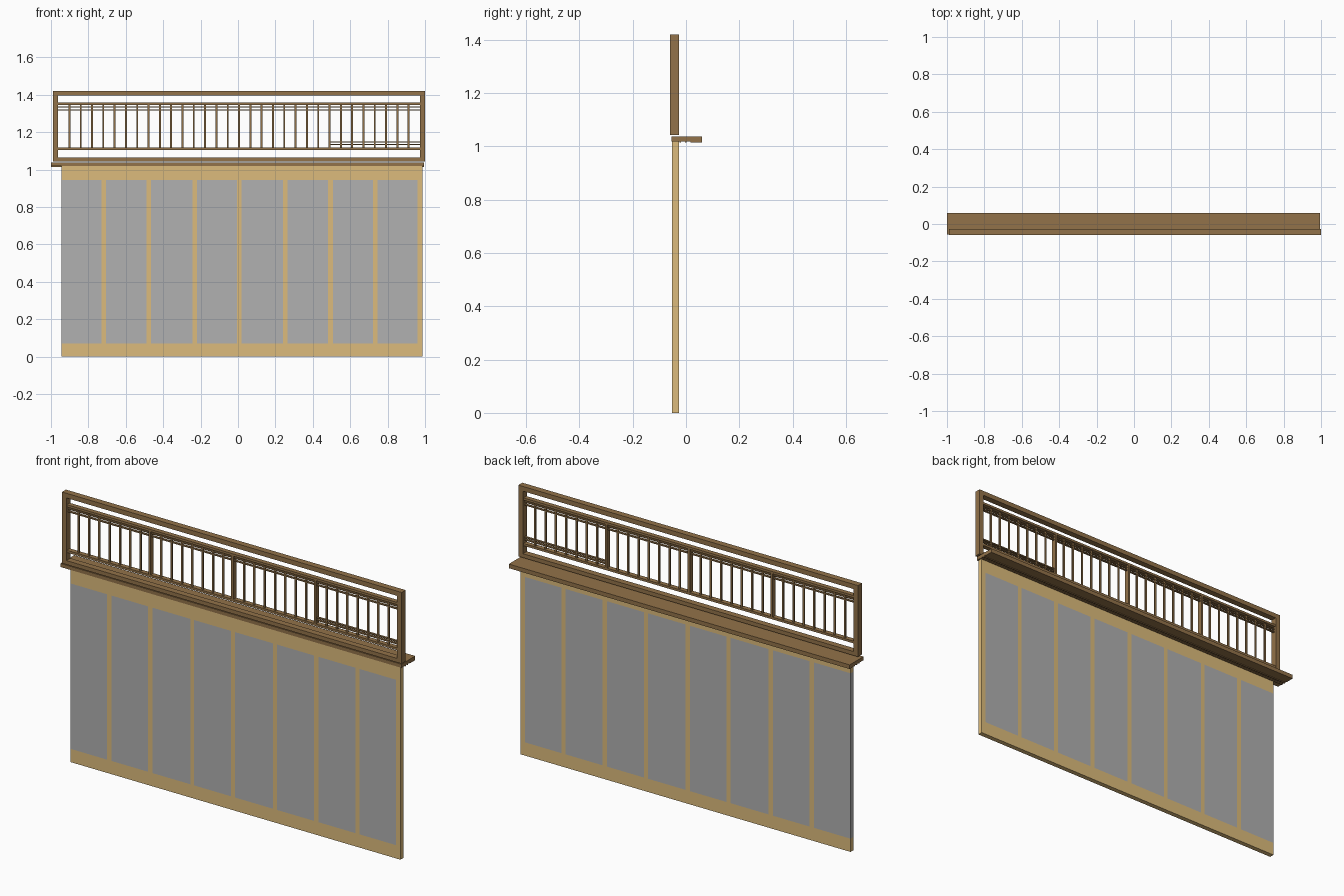
import bpy, bmesh

if "Cube" in bpy.data.objects:
    bpy.data.objects.remove(bpy.data.objects["Cube"])


def material(name, rgb):
    m = bpy.data.materials.new(name)
    m.diffuse_color = (*rgb, 1)
    m.use_nodes = True
    m.node_tree.nodes["Principled BSDF"].inputs["Base Color"].default_value = m.diffuse_color
    return m


brown = material("brown_wood", (0.29, 0.17, 0.067))
tan = material("light_wood", (0.72, 0.50, 0.20))
grey = material("grey_panel", (0.44, 0.44, 0.44))


def finish(bm, name, mats):
    bmesh.ops.recalc_face_normals(bm, faces=bm.faces[:])
    me = bpy.data.meshes.new(name)
    bm.to_mesh(me)
    bm.free()
    for m in mats:
        me.materials.append(m)
    ob = bpy.data.objects.new(name, me)
    bpy.context.collection.objects.link(ob)
    return ob


def box(name, x, y, z):
    bm = bmesh.new()
    bmesh.ops.create_cube(bm, size=1)
    for v in bm.verts:
        for i, (lo, hi) in enumerate((x, y, z)):
            v.co[i] = lo if v.co[i] < 0 else hi
    return finish(bm, name, [brown])


# Lower screen: one slab, its faces divided into light frame and flush grey panels
stiles = [(-0.73, -0.705), (-0.49, -0.465), (-0.243, -0.22), (-0.005, 0.02),
          (0.24, 0.265), (0.482, 0.507), (0.723, 0.747), (0.96, 0.987)]
xs = [-0.945] + [x for pair in stiles for x in pair]
zs = [0, 0.07, 0.945, 1.018]
bm = bmesh.new()
grid = [[bm.verts.new((x, -0.052, z)) for z in zs] for x in xs]
for i in range(len(xs) - 1):
    for j in range(3):
        f = bm.faces.new((grid[i][j], grid[i + 1][j],
                          grid[i + 1][j + 1], grid[i][j + 1]))
        f.material_index = 1 if j == 1 and i % 2 == 0 else 0
screen = finish(bm, "lower_screen", [tan, grey])
thick = screen.modifiers.new("thickness", "SOLIDIFY")
thick.thickness = 0.026
thick.offset = -1
# keep the slab behind its front plane
if screen.data.polygons[0].normal.y > 0:
    screen.data.flip_normals()

# Lintel: flat top, stepped front, grooved underside
profile = [(-0.055, 1.037), (-0.055, 1.018), (-0.024, 1.018), (-0.024, 1.014),
           (-0.018, 1.014), (-0.018, 1.018), (-0.004, 1.018), (-0.004, 1.014),
           (0.002, 1.014), (0.002, 1.018), (0.016, 1.018), (0.016, 1.015),
           (0.060, 1.015), (0.060, 1.037)]
bm = bmesh.new()
face = bm.faces.new([bm.verts.new((-1.0, y, z)) for y, z in profile])
ext = bmesh.ops.extrude_face_region(bm, geom=[face], use_keep_orig=True)
for v in ext["geom"]:
    if isinstance(v, bmesh.types.BMVert):
        v.co.x = 0.995
finish(bm, "lintel", [brown])

# Outer frame of the transom
Y = (-0.060, -0.027)
L, R = -0.962, 0.973
box("left_post", (-0.988, L), Y, (1.043, 1.42))
box("right_post", (R, 1.0), Y, (1.043, 1.42))
box("top_rail", (L, R), Y, (1.395, 1.42))
box("bottom_rail", (L, R), Y, (1.043, 1.064))

# Lattice rails
deep = (-0.056, -0.031)
box("lattice_top_rail", (L, R), deep, (1.346, 1.358))
box("lattice_bottom_rail", (L, R), deep, (1.105, 1.117))

# Upright bars, every eighth one a deeper divider
step = (R - L) / 32
for k in range(1, 32):
    x = L + k * step
    if k % 8 == 0:
        box("divider", (x - 0.006, x + 0.006), deep, (1.117, 1.346))
    else:
        box("lattice_bar", (x - 0.005, x + 0.005), (-0.047, -0.040), (1.117, 1.346))

# Thin cross bars: upper pair full width, lower pair in the right bay only
for z in (1.334, 1.319):
    box("upper_cross_bar", (L, R), (-0.049, -0.038), (z - 0.003, z + 0.003))
for z in (1.147, 1.134):
    box("lower_cross_bar", (L + 24 * step, R), (-0.049, -0.038), (z - 0.003, z + 0.003))
